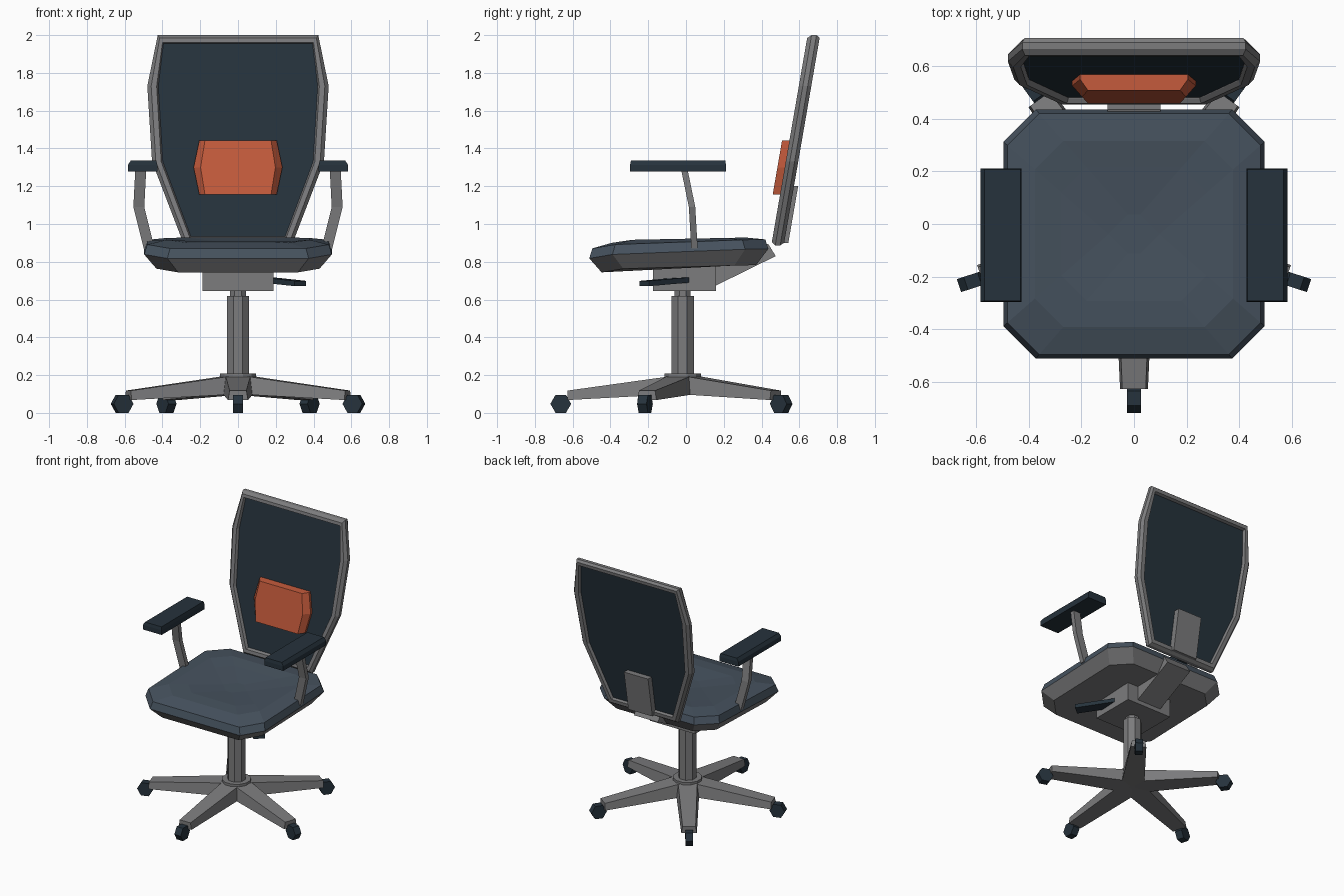
import bpy, bmesh
from math import radians, sin, cos, tau
from mathutils import Matrix, Vector

if "Cube" in bpy.data.objects:
    bpy.data.objects.remove(bpy.data.objects["Cube"])


def material(name, r, g, b):
    m = bpy.data.materials.new(name)
    m.use_nodes = True
    m.diffuse_color = (r, g, b, 1)
    m.node_tree.nodes["Principled BSDF"].inputs["Base Color"].default_value = (r, g, b, 1)
    return m


GREY = material("frame grey", 0.2, 0.2, 0.205)
NAVY = material("dark navy", 0.019, 0.032, 0.045)
BLUE = material("seat blue grey", 0.061, 0.084, 0.112)
ORANGE = material("cushion orange", 0.56, 0.105, 0.045)


def loft(name, rings, mat, closed=False, matrix=None):
    """Skin a list of equal-length rings; cap the ends, or join last to first."""
    bm = bmesh.new()
    rows = [[bm.verts.new(p) for p in ring] for ring in rings]
    n = len(rows[0])
    pairs = list(zip(rows, rows[1:]))
    if closed:
        pairs.append((rows[-1], rows[0]))
    else:
        bm.faces.new(rows[0])
        bm.faces.new(rows[-1])
    for a, b in pairs:
        for i in range(n):
            j = (i + 1) % n
            bm.faces.new((a[i], a[j], b[j], b[i]))
    bmesh.ops.recalc_face_normals(bm, faces=bm.faces)
    if matrix:
        bm.transform(matrix)
    mesh = bpy.data.meshes.new(name)
    bm.to_mesh(mesh)
    bm.free()
    mesh.materials.append(mat)
    ob = bpy.data.objects.new(name, mesh)
    bpy.context.collection.objects.link(ob)
    return ob


def rect(x, y, z, w, d):
    return [(x + sx * w / 2, y + sy * d / 2, z) for sx, sy in ((-1, -1), (1, -1), (1, 1), (-1, 1))]


def disc(r, z, n, y=0.0, turn=0.5):
    return [(r * cos(tau * (i + turn) / n), y + r * sin(tau * (i + turn) / n), z) for i in range(n)]


def mirror(half):
    return half + [(-x, z) for x, z in reversed(half)]


# Five-legged base with wheels
HUB_Y = -0.018
loft("base_hub", [disc(0.09, 0.1, 12, HUB_Y), disc(0.1, 0.19, 12, HUB_Y),
                  disc(0.1, 0.208, 12, HUB_Y)], GREY)
for k in range(5):
    place = Matrix.Translation((0, HUB_Y, 0)) @ Matrix.Rotation(radians(-90 + 72 * k), 4, "Z")
    leg = []
    for x, low, high, w in ((0.02, 0.1, 0.2, 0.16), (0.61, 0.068, 0.118, 0.106)):
        leg.append([(x, -w / 2, low), (x, w / 2, low), (x, w * 0.42, high), (x, -w * 0.42, high)])
    loft(f"base_leg_{k + 1}", leg, GREY, matrix=place)
    wheel = [[(0.645 + 0.055 * cos(tau * i / 6), y, 0.048 + 0.055 * sin(tau * i / 6))
              for i in range(6)] for y in (-0.026, 0.026)]
    loft(f"wheel_{k + 1}", wheel, NAVY, matrix=place)

# Gas column and tilt mechanism
loft("column", [disc(0.064, 0.19, 8, HUB_Y), disc(0.064, 0.62, 8, HUB_Y)], GREY)
loft("column_piston", [disc(0.046, 0.6, 8, HUB_Y), disc(0.046, 0.66, 8, HUB_Y)], GREY)
loft("mechanism_box", [rect(0, -0.008, z, 0.374, 0.335) for z in (0.645, 0.79)], GREY)

# Height lever, pointing outward and forward
lever_dir = Vector((0.14, -0.17, -0.015))
side = Vector((0.77, 0.63, 0)) * 0.04
start = Vector((0.19, -0.05, 0.7))
lever = []
for t in (-0.4, 1):
    c = start + lever_dir * t
    up = Vector((0, 0, 0.014))
    lever.append([c - side - up, c + side - up, c + side + up, c - side + up])
loft("height_lever", lever, NAVY)

# Bar from mechanism to backrest
bar = [(0.12, 0.675), (0.16, 0.675), (0.475, 0.83), (0.435, 0.895), (0.12, 0.78)]
loft("recline_bar", [[(x, y, z) for y, z in bar] for x in (-0.1, 0.1)], GREY)


# Seat: eight-cornered shell and cushion, dipping at the front edge
def seat_ring(inset, z, cut=0.123):
    w, back, front = 0.497 - inset, 0.436 - inset, -0.512 + inset
    c = cut * (1 - inset)
    pts = [(w, front + c), (w, back - c), (w - c, back), (c - w, back),
           (-w, back - c), (-w, front + c), (c - w, front), (w - c, front)]
    return [(x, y, z + 0.02 * y - 0.15 * max(0, -0.3 - y)) for x, y in pts]


loft("seat_shell", [seat_ring(0.065, 0.775), seat_ring(0, 0.86)], GREY)
loft("seat_cushion", [seat_ring(0, 0.86), seat_ring(0.016, 0.91), seat_ring(0.12, 0.922),
                      seat_ring(0.22, 0.912), seat_ring(0.4, 0.897)], BLUE)


# Backrest, leaning back along a sloping plane
def on_back(x, d, z):
    return (x, 0.485 + 0.173 * (z - 0.89) + d, z)


outer = mirror([(0.425, 2.0), (0.48, 1.73), (0.455, 1.33), (0.285, 0.887)])
inner = mirror([(0.395, 1.955), (0.422, 1.73), (0.398, 1.33), (0.25, 0.935)])


def outline(t, d):
    return [on_back(a[0] + (b[0] - a[0]) * t, d, a[1] + (b[1] - a[1]) * t)
            for a, b in zip(outer, inner)]


section = [(0, -0.012), (0, 0.014), (0.3, 0.033), (0.85, 0.033), (1, 0.015), (1, -0.015),
           (0.85, -0.033), (0.35, -0.033)]
loft("backrest_frame", [outline(t, d) for t, d in section], GREY, closed=True)
loft("backrest_panel", [outline(0.96, d) for d in (-0.012, 0.012)], NAVY)
loft("backrest_plate", [[on_back(x, d, z) for x, z in ((-0.1, 0.9), (0.1, 0.9), (0.1, 1.2), (-0.1, 1.2))]
                        for d in (0.01, 0.055)], GREY)

# Lumbar cushion
pad_back = mirror([(0.205, 1.442), (0.235, 1.3), (0.205, 1.156)])
pad_front = mirror([(0.175, 1.442), (0.198, 1.3), (0.175, 1.156)])
loft("lumbar_cushion", [[on_back(x, d, z) for x, z in shape]
                        for shape, d in ((pad_back, -0.005), (pad_back, -0.03), (pad_front, -0.072))], ORANGE)

# Armrests
for s, word in ((1, "left"), (-1, "right")):
    path = [(0.47, 0.045, 0.87), (0.525, 0.032, 1.09), (0.515, -0.008, 1.285)]
    loft(f"{word}_arm_post", [rect(s * x, y, z, 0.058, 0.034) for x, y, z in path], GREY)
    loft(f"{word}_arm_pad", [rect(s * 0.505, -0.042, 1.277, 0.156, 0.508),
                             rect(s * 0.505, -0.042, 1.312, 0.156, 0.508),
                             rect(s * 0.5, -0.042, 1.335, 0.136, 0.5)], NAVY)
